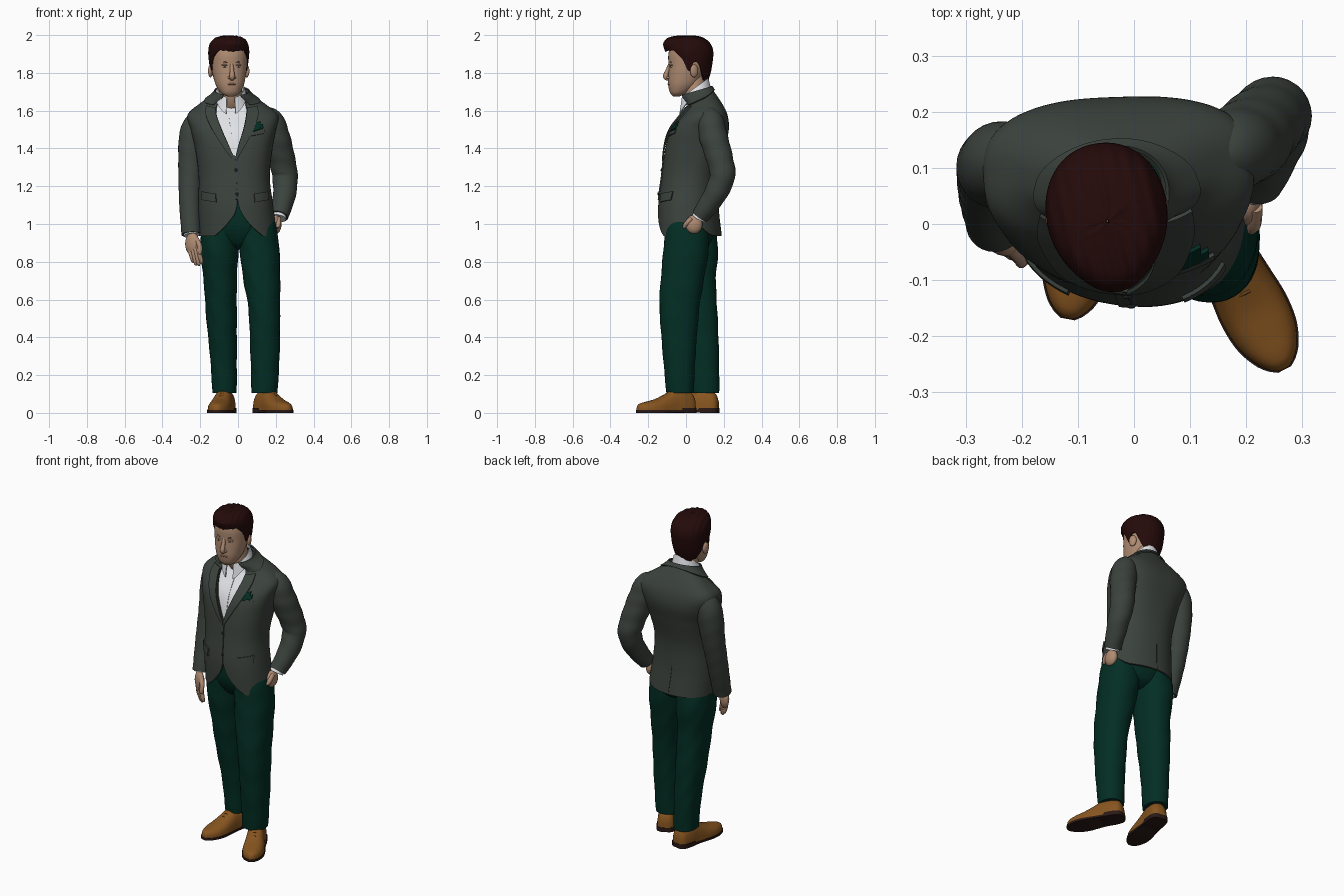
import bpy, bmesh
from math import sin, cos, pi, asin, copysign, exp, radians
from mathutils import Vector, Matrix

if "Cube" in bpy.data.objects:
    bpy.data.objects.remove(bpy.data.objects["Cube"])


def colour(name, r, g, b):
    m = bpy.data.materials.new(name)
    m.diffuse_color = (r, g, b, 1)
    m.use_nodes = True
    m.node_tree.nodes["Principled BSDF"].inputs["Base Color"].default_value = m.diffuse_color
    return m


JACKET = colour("grey_green_wool", .044, .055, .046)
TROUSER = colour("dark_green_cotton", .0008, .027, .017)
SHIRT = colour("white_shirt", .78, .8, .83)
SKIN = colour("skin", .43, .26, .168)
LIP = colour("lip", .33, .17, .115)
HAIR = colour("dark_hair", .018, .003, .003)
SHOE = colour("tan_leather", .24, .09, .014)
LACE = colour("brown_lace", .15, .054, .009)
SOLE = colour("dark_sole", .022, .01, .008)
BUTTON = colour("dark_button", .014, .018, .015)


# ---------- helpers ----------
def at(keys, t):
    """Smooth interpolation of tuples keyed by their first value."""
    t = min(max(t, keys[0][0]), keys[-1][0])
    i = 0
    while i < len(keys) - 2 and t > keys[i + 1][0]:
        i += 1

    def slope(k, c):
        a, b = keys[max(k - 1, 0)], keys[min(k + 1, len(keys) - 1)]
        return (b[c] - a[c]) / (b[0] - a[0])
    p, q = keys[i], keys[i + 1]
    h = q[0] - p[0]
    s = (t - p[0]) / h
    return [(2*s**3 - 3*s*s + 1)*p[c] + (s**3 - 2*s*s + s)*h*slope(i, c)
            + (3*s*s - 2*s**3)*q[c] + (s**3 - s*s)*h*slope(i + 1, c) for c in range(1, len(p))]


def oval(th, rx, ry, n=2.4):
    s, c = sin(th), cos(th)
    return copysign(abs(s)**(2/n), s)*rx, -copysign(abs(c)**(2/n), c)*ry


def grid(name, mat, f, nu, nv, wrap=False, thick=0, offset=0, m=Matrix()):
    """Surface from f(u, v); wrapped ones are capped, open ones thickened."""
    cols = nu if wrap else nu + 1
    verts = [m @ Vector(f(u/nu, v/nv)) for v in range(nv + 1) for u in range(cols)]
    faces = [(v*cols + u, v*cols + (u + 1) % cols, (v + 1)*cols + (u + 1) % cols, (v + 1)*cols + u)
             for v in range(nv) for u in range(nu)]
    if wrap:
        faces += [tuple(range(cols))[::-1], tuple(range(nv*cols, (nv + 1)*cols))]
    me = bpy.data.meshes.new(name)
    me.from_pydata(verts, [], faces)
    me.materials.append(mat)
    ob = bpy.data.objects.new(name, me)
    bpy.context.collection.objects.link(ob)
    if thick:
        mod = ob.modifiers.new("thickness", 'SOLIDIFY')
        mod.thickness, mod.offset = thick, offset
    return ob


def stack(name, mat, rings, nv=32, nu=40, n=2.2, ripple=0, m=Matrix()):
    """Loft of level ovals (x, y, z, rx, ry)."""
    keys = [(i,) + r for i, r in enumerate(rings)]

    def f(u, v):
        x, y, z, rx, ry = at(keys, v*(len(keys) - 1))
        k = 1 + ripple*sin(38*z + 3*sin(2*pi*u) + 2*cos(4*pi*u))
        a, b = oval(2*pi*u, rx*k, ry*k, n)
        return x + a, y + b, z
    return grid(name, mat, f, nu, nv, True, m=m)


def sweep(name, mat, path, nv=12, nu=12, ripple=0, m=Matrix()):
    """Round tube along (x, y, z, radius)."""
    keys = [(i,) + p for i, p in enumerate(path)]
    end = len(keys) - 1

    def f(u, v):
        x, y, z, r = at(keys, v*end)
        d = Vector(at(keys, v*end + .05)[:3]) - Vector(at(keys, v*end - .05)[:3])
        a = d.cross(Vector((0, 1, 0))).normalized()
        b = a.cross(d).normalized()
        r *= 1 + ripple*sin(70*z + 2*cos(2*pi*u))
        return Vector((x, y, z)) + (a*cos(2*pi*u) + b*sin(2*pi*u))*r
    return grid(name, mat, f, nu, nv, True, m=m)


def ball(name, mat, loc, scale, turn=0, m=Matrix()):
    bpy.ops.mesh.primitive_uv_sphere_add(segments=20, ring_count=12, radius=1)
    ob = bpy.context.object
    ob.name = name
    ob.data.transform(m @ Matrix.Translation(loc) @ Matrix.Rotation(turn, 4, 'Z') @ Matrix.Diagonal((*scale, 1)))
    ob.data.materials.append(mat)


# ---------- jacket: z, cx, cy, rx, ry, tilt, turn, squareness ----------
BODY = [(.93, .002, .022, .207, .165, 0, -.14, 2.2), (1.1, -.012, .012, .198, .157, 0, -.14, 2.2),
        (1.25, -.02, .022, .188, .149, 0, -.09, 2.3), (1.4, -.022, .047, .205, .157, 0, 0, 2.5),
        (1.5, -.025, .073, .226, .153, 0, .03, 2.8), (1.58, -.028, .097, .238, .12, 0, .05, 2.8),
        (1.64, -.03, .095, .168, .088, .1, .06, 2.5), (1.69, -.03, .062, .096, .08, .25, .07, 2.2),
        (1.73, -.034, .048, .076, .066, .35, .07, 2.1)]


def surf(th, z, off=0):
    """Point on the jacket; th = 0 faces forward, positive toward +x."""
    cx, cy, rx, ry, tilt, turn, n = at(BODY, z)
    x, y = oval(th - turn, rx + off, ry + off, n)
    p = Matrix.Rotation(turn, 3, 'Z') @ Vector((x, y, 0))
    return Vector((cx + p.x, cy + p.y, z + tilt*y))


def ang(x, z):
    """Angle at which the jacket surface lies x to the side of its middle."""
    if x == 0:
        return 0
    lo, hi = 0, 1.5
    cx = at(BODY, z)[0]
    for _ in range(18):
        mid = (lo + hi)/2
        if (surf(copysign(mid, x), z).x - cx)*copysign(1, x) < abs(x):
            lo = mid
        else:
            hi = mid
    return copysign(lo, x)


def opening(z):
    if z > 1.35:
        return min(.002 + .078*(z - 1.35)/.31, .07)
    return .002 + (.125*((1.13 - z)/.19)**1.9 if z < 1.13 else 0)


def gap(z, side):
    """Edge angle of the front opening."""
    return asin(min(opening(z)/at(BODY, z)[2], .95)**1.12)*side


def jacket(u, v):
    z = .937 + .763*v
    w = gap(z, 1)
    th = w + (2*pi - 2*w)*u
    lift = .07*exp(-((th - 1.75)/.38)**2)
    return surf(th, z + lift*(1 - v)**2)


grid("jacket_body", JACKET, jacket, 96, 64, thick=.01, offset=-1)


def collar(u, v):
    w = gap(1.66, 1)
    th = w + (2*pi - 2*w)*u
    z0 = 1.662 - .026*cos(th)
    return surf(th, z0 + (1.706 - z0)*v, .006)


grid("jacket_collar", JACKET, collar, 60, 8, thick=.007)


def patch(name, mat, x0, x1, z0, z1, off=.003, slant=0, thick=.007):
    def f(u, v):
        z = z0 + (z1 - z0)*v + slant*u
        return surf(ang(x0 + (x1 - x0)*u, z), z, off)
    return grid(name, mat, f, 8, 6, thick=thick)


for side, tag in ((-1, "right"), (1, "left")):
    def lapel(u, v):
        z = 1.33 + .29*v + .012*u*v
        inner = gap(1.33 + .29*v, side)
        outer = inner + side*.075*v**.75/at(BODY, z)[2]
        return surf(inner + (outer - inner)*u, z, .004 + .005*sin(pi*min(v, .9)))
    grid(tag + "_lapel", JACKET, lapel, 8, 20, thick=.008)
    a, b = side*.1, side*.172
    patch(tag + "_pocket_flap", JACKET, a, b, 1.115, 1.16, .004, slant=.012)
patch("front_overlap", JACKET, -.012, .012, 1.13, 1.36, .002)
patch("breast_pocket_welt", JACKET, .088, .165, 1.465, 1.485, .003, .015)
patch("pocket_square", TROUSER, .098, .155, 1.488, 1.51, .004, .018, .009)
patch("pocket_square_peak", TROUSER, .115, .142, 1.5, 1.532, .004, .01, .009)
for z in (1.285, 1.16):
    ball("jacket_button", BUTTON, surf(0, z, .006), (.008, .004, .008))
# back vent seam
grid("back_seam", BUTTON, lambda u, v: surf(pi + .01*(u - .5), .945 + .17*v, .0005), 1, 8, thick=.002)

# ---------- sleeves, cuffs and hands ----------
sweep("right_sleeve", JACKET, [(-.16, .105, 1.582, .03), (-.212, .112, 1.54, .064), (-.237, .107, 1.46, .075),
      (-.25, .09, 1.3, .066), (-.254, .05, 1.12, .058), (-.247, .0, .945, .052)], 48, 28, .01)
sweep("left_sleeve", JACKET, [(.125, .122, 1.597, .03), (.17, .13, 1.552, .066), (.2, .146, 1.46, .075),
      (.235, .182, 1.33, .07), (.249, .192, 1.25, .067), (.245, .15, 1.15, .06), (.218, .075, 1.04, .048)], 48, 28, .018)
sweep("right_cuff", SHIRT, [(-.248, .005, .97, .042), (-.245, -.005, .94, .042)], 3, 24)
sweep("left_cuff", SHIRT, [(.222, .085, 1.06, .039), (.215, .068, 1.03, .039)], 3, 24)
for i in range(3):
    ball("sleeve_button", BUTTON, (-.262 + .003*i, .052 + .006*i, .965 + .02*i), (.005, .005, .006))
ball("right_palm", SKIN, (-.242, -.028, .895), (.042, .024, .06), radians(-32))
for i in range(4):
    k = (i - 1.5)*.019
    x, y, drop = -.237 + .8*k, -.035 - .5*k, (.0, .014, .016, .006)[i]
    sweep("right_finger", SKIN, [(x, y, .885, .012), (x + .01, y - .012, .845, .012),
          (x + .02, y - .014, .81 - drop, .0105), (x + .024, y - .01, .795 - drop, .005)], 10, 10)
sweep("right_thumb", SKIN, [(-.22, -.04, .92, .014), (-.203, -.06, .885, .013), (-.201, -.068, .85, .011),
      (-.203, -.068, .838, .005)], 10, 10)
ball("left_hand", SKIN, (.202, .042, .998), (.028, .045, .05))
sweep("left_thumb", SKIN, [(.215, .03, 1.03, .014), (.214, .0, 1.0, .013), (.208, -.012, .98, .008)], 8, 10)

# ---------- shirt ----------
grid("shirt_body", SHIRT, lambda u, v: surf(2*pi*(u - .5), 1.14 + .54*v, -.018), 60, 30, thick=.004)
patch("shirt_placket", SHIRT, -.012, .012, 1.3, 1.58, -.015, thick=.005)


def shirt_collar(u, v):
    th = .3 + (2*pi - .6)*u
    front = max(cos(th), 0)**2
    z = (1.675 - .06*front)*(1 - v) + 1.72*v
    r = .083 - .014*v
    return -.038 + r*sin(th), .047 - r*cos(th), z - (.04 + .012*v)*cos(th)


grid("shirt_collar", SHIRT, shirt_collar, 48, 6, thick=.006)
sweep("neck", SKIN, [(-.035, .075, 1.61, .05), (-.037, .055, 1.665, .061), (-.043, .045, 1.73, .062),
      (-.047, .04, 1.79, .06)], 12, 28)

# ---------- head ----------
HEAD = Matrix.Translation((-.05, .03, 0)) @ Matrix.Rotation(radians(8), 4, 'Z')
stack("head", SKIN, [(0, -.082, 1.676, .02, .018), (0, -.075, 1.686, .04, .034), (0, -.063, 1.703, .056, .055),
      (0, -.045, 1.74, .075, .08), (0, -.03, 1.79, .087, .095), (0, -.018, 1.84, .094, .105),
      (0, -.012, 1.9, .096, .111), (0, -.014, 1.95, .08, .092), (0, -.02, 1.975, .04, .05)], 40, m=HEAD)
sweep("nose", SKIN, [(0, -.114, 1.85, .009), (0, -.128, 1.815, .011), (0, -.139, 1.785, .014),
      (0, -.132, 1.772, .013), (0, -.118, 1.766, .008)], 16, 14, m=HEAD)
sweep("mouth", LIP, [(-.026, -.118, 1.738, .002), (-.012, -.122, 1.741, .005), (.012, -.122, 1.741, .005),
      (.026, -.118, 1.738, .002)], 12, 10, m=HEAD)
for s in (-1, 1):
    ball("ear", SKIN, (s*.097, .0, 1.81), (.012, .023, .034), s*.3, HEAD)
    ball("nostril", SKIN, (s*.013, -.126, 1.775), (.009, .011, .007), 0, HEAD)
    ball("eye_white", SHIRT, (s*.036, -.112, 1.832), (.013, .008, .0045), s*.3, HEAD)
    ball("iris", BUTTON, (s*.036, -.118, 1.832), (.0045, .003, .0045), 0, HEAD)
    ball("upper_lid", SKIN, (s*.036, -.111, 1.841), (.018, .011, .006), s*.3, HEAD)
    sweep("eyebrow", HAIR, [(s*.016, -.12, 1.852, .002), (s*.036, -.115, 1.858, .0035),
          (s*.058, -.102, 1.854, .002)], 8, 8, m=HEAD)

# hair: p, z, cy, rx, ry with a hairline that drops from brow to nape
CROWN = [(0, 1.74, .005, .07, .075), (.2, 1.8, 0, .094, .1), (.4, 1.86, -.003, .104, .114),
         (.6, 1.915, -.008, .108, .122), (.75, 1.955, -.016, .1, .114), (.87, 1.982, -.025, .078, .092),
         (.95, 1.994, -.026, .045, .055), (1, 1.998, -.025, .002, .002)]
LINE = [(0, .59), (.4, .61), (.75, .6), (.95, .5), (1.1, .4), (1.25, .25), (1.4, .25), (1.55, .38), (1.8, .36),
        (2.1, .12), (2.6, .03), (pi, .02)]


def hair(u, v):
    th = 2*pi*u
    a = min(th, 2*pi - th)
    p0 = at(LINE, a)[0]
    p = p0 + (1 - p0)*v
    z, cy, rx, ry = at(CROWN, p)
    x, y = oval(th, rx, ry, 2.1)
    y -= .022*exp(-(a/.75)**2)*max(0, 1 - abs(p - .74)*3.5)
    return x, cy + y, z + .0022*sin(240*x + 25*y)


grid("hair", HAIR, hair, 120, 28, thick=.009, offset=-1, m=HEAD)

# ---------- trousers ----------
stack("trouser_seat", TROUSER, [(.008, .03, .865, .06, .05), (.008, .028, .9, .13, .1), (.006, .022, .98, .185, .132),
      (0, .015, 1.08, .17, .13), (-.012, .015, 1.15, .15, .12)])
stack("right_leg", TROUSER, [(-.075, .025, 1.1, .08, .11), (-.09, .032, .98, .1, .124), (-.099, .04, .86, .102, .13),
      (-.094, .046, .7, .088, .112), (-.087, .068, .5, .081, .1), (-.077, .09, .3, .071, .085),
      (-.071, .1, .105, .064, .076)], 56, ripple=.012)
stack("left_leg", TROUSER, [(.085, .012, 1.1, .08, .105), (.103, .005, .98, .101, .116), (.114, .0, .86, .105, .12),
      (.126, -.02, .7, .097, .114), (.139, -.035, .55, .084, .105), (.143, -.036, .3, .077, .086),
      (.14, -.032, .105, .069, .072)], 56, ripple=.012)

# ---------- shoes: t, half width, height ----------
LAST = [(0, .022, .06), (.04, .044, .1), (.2, .053, .125), (.36, .053, .125), (.5, .057, .1),
        (.65, .061, .076), (.8, .056, .062), (.92, .039, .052), (.98, .021, .042), (1, .01, .03)]
for tag, heel, toe in (("right", (-.055, .172, 0), (-.118, -.168, 0)), ("left", (.112, .042, 0), (.268, -.258, 0))):
    heel, toe = Vector(heel), Vector(toe)
    across = (toe - heel).normalized().cross(Vector((0, 0, 1)))

    def upper(u, v):
        w, h = at(LAST, v)
        c, s = cos(2*pi*u), sin(2*pi*u)
        p = heel.lerp(toe, v) + across*w*copysign(abs(c)**.8, c)
        return p.x, p.y, .014 + (h - .014)*max(s, 0)**.8

    def sole(u, v):
        w, h = at(LAST, v)
        p = heel.lerp(toe, -.004 + 1.008*v) + across*(w + .003)*max(-1, min(1, 1.5*cos(2*pi*u)))
        up = max(-1, min(1, 1.5*sin(2*pi*u)))
        top = .014 + .012*(v < .3)
        return p.x, p.y, (top if up > 0 else .01*exp(-((v - .42)/.1)**2)) if abs(up) == 1 else top*(.5 + .5*up)

    grid(tag + "_shoe", SHOE, upper, 32, 40, True)
    grid(tag + "_sole", SOLE, sole, 32, 40, True)
    for t in (.43, .49, .55):
        h = at(LAST, t)[1]
        c = heel.lerp(toe, t)
        ends = [c - across*.022, c, c + across*.022]
        sweep(tag + "_lace", LACE, [(e.x, e.y, h - (.001 if i == 1 else .009), .0035)
              for i, e in enumerate(ends)], 6, 8)

# ---------- finish: apply thickness, fix normals, shade ----------
bpy.ops.object.select_all(action='SELECT')
bpy.context.view_layer.objects.active = bpy.data.objects["jacket_body"]
bpy.ops.object.convert(target='MESH')
for ob in bpy.context.scene.objects:
    bm = bmesh.new()
    bm.from_mesh(ob.data)
    bmesh.ops.recalc_face_normals(bm, faces=bm.faces)
    bm.to_mesh(ob.data)
    bm.free()
bpy.ops.object.shade_smooth_by_angle(angle=radians(45))
